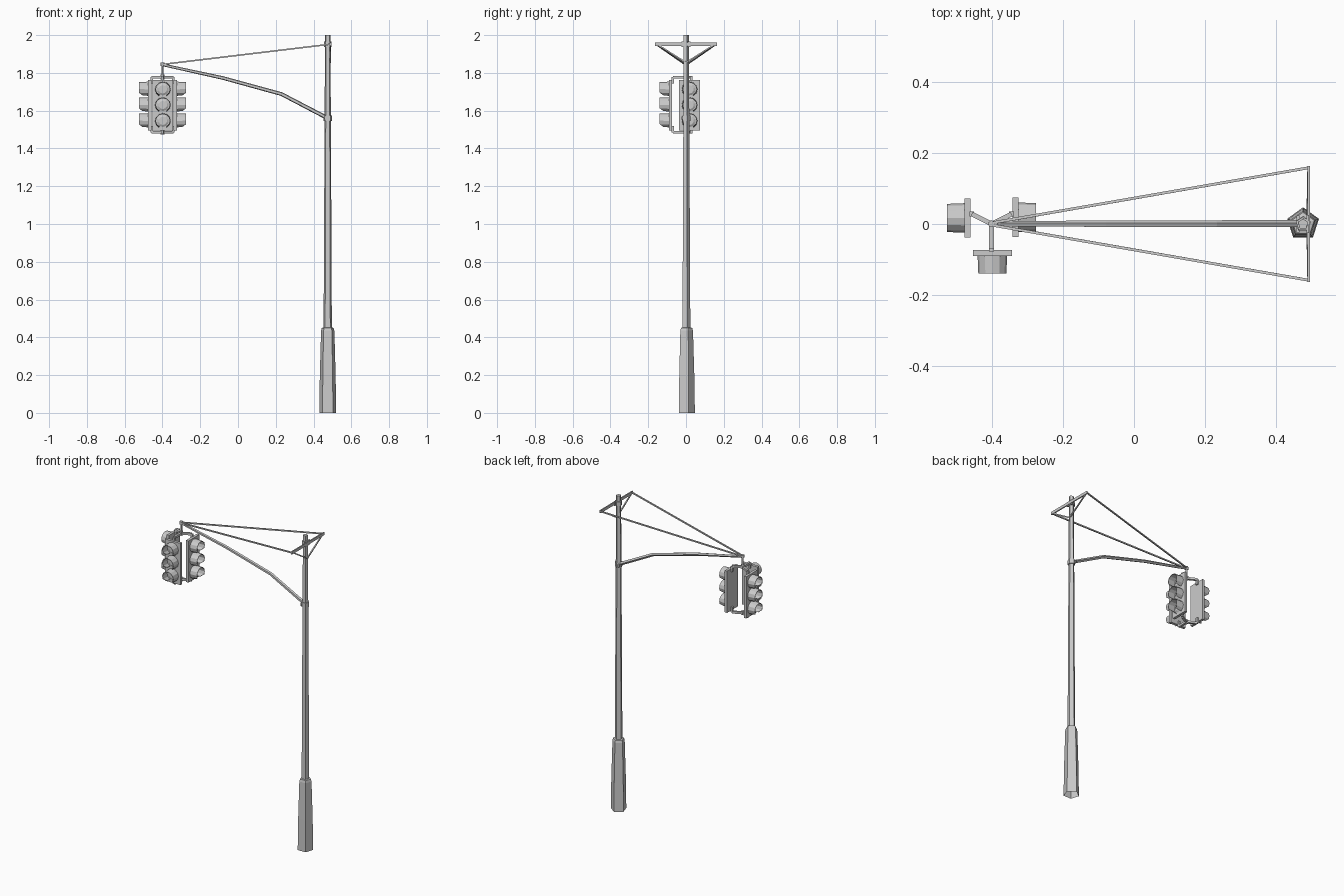
import bpy, bmesh
from math import sin, cos, pi, radians
from mathutils import Vector, Matrix

if "Cube" in bpy.data.objects:
    bpy.data.objects.remove(bpy.data.objects["Cube"])

PX = 0.475      # pole x
HX = -0.40      # hanger x


def finish(bm, name, matrix=None):
    bmesh.ops.recalc_face_normals(bm, faces=bm.faces)
    if matrix:
        bm.transform(matrix)
    me = bpy.data.meshes.new(name)
    bm.to_mesh(me)
    bm.free()
    ob = bpy.data.objects.new(name, me)
    bpy.context.collection.objects.link(ob)
    return ob


def sweep(name, pts, radii, sides=5, phase=pi / 2, cap_start=True):
    """Low-poly tube through points, one radius per point."""
    bm = bmesh.new()
    pts = [Vector(p) for p in pts]
    rings = []
    for i, p in enumerate(pts):
        t = (pts[min(i + 1, len(pts) - 1)] - pts[max(i - 1, 0)]).normalized()
        ref = Vector((0, 1, 0))
        if abs(t.y) > 0.95:
            ref = Vector((0, 0, 1))
        u = ref.cross(t).normalized()
        v = t.cross(u)
        rings.append([bm.verts.new(p + radii[i] * (u * cos(a) + v * sin(a)))
                      for a in (phase + 2 * pi * k / sides for k in range(sides))])
    for a, b in zip(rings, rings[1:]):
        for k in range(sides):
            j = (k + 1) % sides
            bm.faces.new((a[k], a[j], b[j], b[k]))
    if cap_start:
        bm.faces.new(rings[0])
    bm.faces.new(rings[-1])
    return finish(bm, name)


def box(name, lo, hi, matrix=None):
    bm = bmesh.new()
    lo, hi = Vector(lo), Vector(hi)
    bmesh.ops.create_cube(bm, size=1, matrix=Matrix.Translation((lo + hi) / 2)
                          @ Matrix.Diagonal((*(hi - lo), 1)))
    return finish(bm, name, matrix)


def visor(name, z, matrix):
    """Open-bottomed hood: ten-sided arc, slightly drawn in at the mouth."""
    bm = bmesh.new()
    n, y0 = 10, -0.016
    back, front = [], []
    for k in range(n + 1):
        a = radians(-60 + 300 * k / n)
        s = sin(a)
        depth = 0.050 if s > -0.6 else 0.032
        back.append(bm.verts.new((0.040 * cos(a), y0, z + 0.039 * s)))
        front.append(bm.verts.new((0.038 * cos(a), y0 - depth, z + 0.036 * s + 0.001)))
    for k in range(n):
        bm.faces.new((back[k], back[k + 1], front[k + 1], front[k]))
    ob = finish(bm, name, matrix)
    mod = ob.modifiers.new("thickness", 'SOLIDIFY')
    mod.thickness = 0.003
    mod.offset = 0


def lens(name, z, matrix):
    bm = bmesh.new()
    bmesh.ops.create_cone(bm, cap_ends=True, segments=10, radius1=0.036, radius2=0.022,
                          depth=0.008, matrix=Matrix.Translation((0, -0.019, z))
                          @ Matrix.Rotation(pi / 2, 4, 'X'))
    finish(bm, name, matrix)


# pole with stepped base
prof = [(0, .047), (.2, .044), (.435, .037), (.45, .033), (.452, .023), (1.56, .0175), (2.0, .015)]
sweep("pole", [(PX, 0, z) for z, r in prof], [r for z, r in prof], cap_start=False)

# clamps where the arm and crossbar meet the pole
sweep("arm_clamp", [(PX, 0, 1.545), (PX, 0, 1.575)], [.023, .023])
sweep("crossbar_clamp", [(PX, 0, 1.938), (PX, 0, 1.965)], [.021, .021])
box("arm_clamp_plate", (PX - .018, -.024, 1.552), (PX - .010, .024, 1.570))
box("crossbar_plate", (.484, -.025, 1.937), (.491, .025, 1.966))

# bent arm
sweep("arm", [(PX, 0, 1.56), (.23, 0, 1.688), (-.08, 0, 1.773), (HX, 0, 1.843)],
      [.011, .0105, .010, .0075])

# crossbar, its braces and the stay rods
box("crossbar", (.488, -.163, 1.943), (.495, .163, 1.961))
for side, s in (("front", -1), ("back", 1)):
    sweep(f"brace_{side}", [(.490, s * .145, 1.946), (.488, 0, 1.855)], [.005, .005], 4, pi / 4)
    sweep(f"stay_{side}", [(.491, s * .158, 1.952), (HX, s * .003, 1.845)], [.0055, .0055], 4, pi / 4)

# hanger
sweep("hanger", [(HX, 0, 1.775), (HX, 0, 1.85)], [.006, .006])
sweep("hanger_tip", [(HX, 0, 1.836), (HX, 0, 1.854)], [.011, .011])
sweep("hanger_socket", [(HX, 0, 1.766), (HX, 0, 1.792)], [.011, .011])
sweep("lower_hub", [(HX, 0, 1.474), (HX, 0, 1.496)], [.011, .011])

# three signal heads: position of the housing back, turn, bracket arm end
heads = {
    "front": ((-.398, -.073), 0, (HX, -.070)),
    "left": ((-.459, .017), -90, (-.456, .028)),
    "right": ((-.341, .019), 90, (-.344, .028)),
}
for side, ((x, y), turn, end) in heads.items():
    m = Matrix.Translation((x, y, 0)) @ Matrix.Rotation(radians(turn), 4, 'Z')
    box(f"housing_{side}", (-.055, -.017, 1.496), (.055, 0, 1.762), m)
    for i, z in enumerate((1.713, 1.630, 1.546)):
        visor(f"visor_{side}_{i}", z, m)
        lens(f"lens_{side}_{i}", z, m)
    # bracket arms above and below, with end lugs onto the housing
    for level, z, dz in (("upper", 1.777, -.034), ("lower", 1.485, .034)):
        sweep(f"bracket_{level}_{side}", [(HX, 0, z), (*end, z)], [.0095, .0095], 4, pi / 4)
        sweep(f"lug_{level}_{side}", [(*end, z), (*end, z + dz)], [.0095, .0095], 4, pi / 4)
